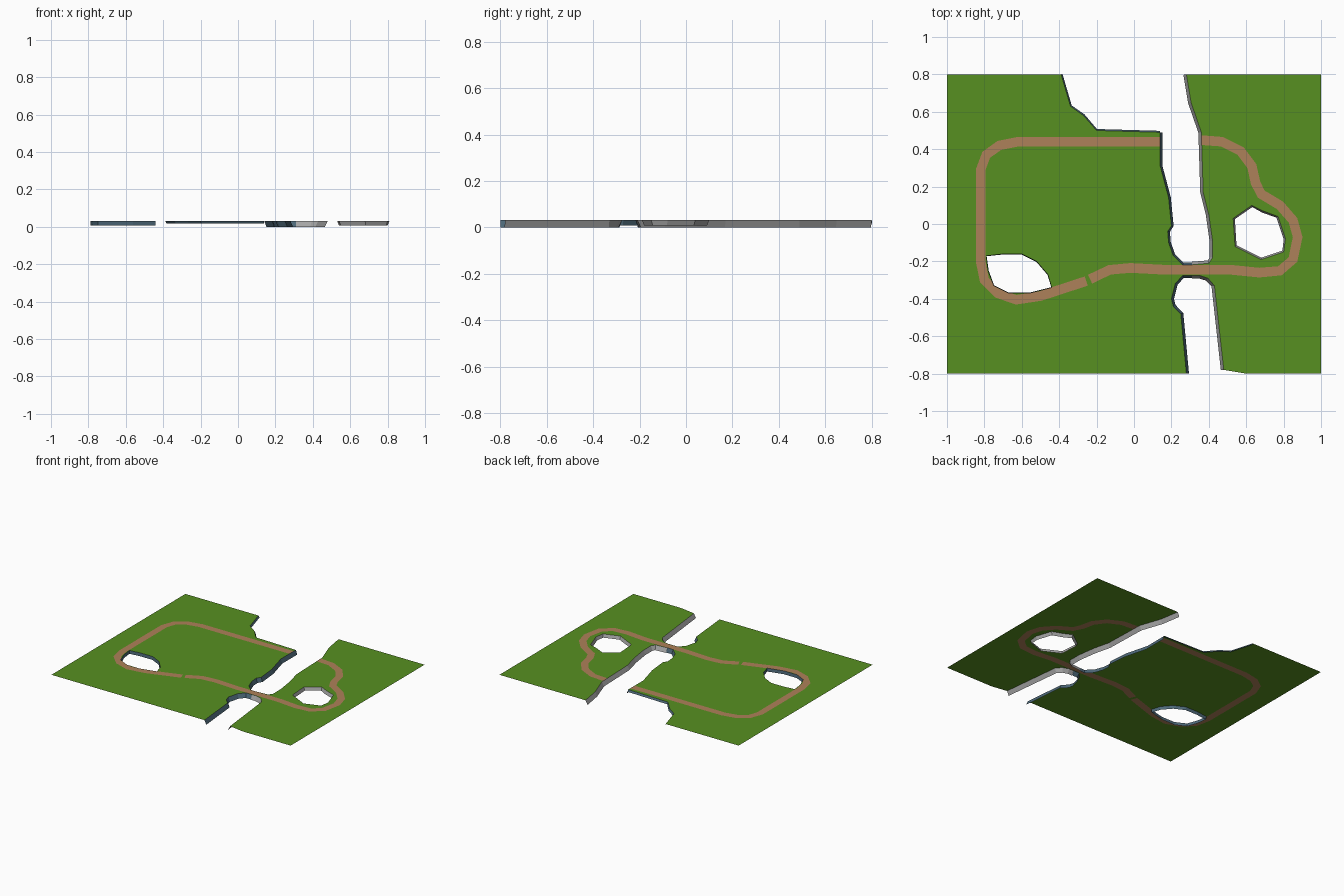
import bpy
from mathutils import Vector
from mathutils.geometry import delaunay_2d_cdt

if "Cube" in bpy.data.objects:
    bpy.data.objects.remove(bpy.data.objects["Cube"])

TOP = 0.032          # height of the ground sheet
PATH_HALF = 0.026    # half the track width


def material(name, rgb):
    m = bpy.data.materials.new(name)
    m.diffuse_color = (*rgb, 1)
    m.use_nodes = True
    m.node_tree.nodes["Principled BSDF"].inputs["Base Color"].default_value = m.diffuse_color
    return m


GRASS = material("grass green", (0.095, 0.28, 0.015))
DIRT = material("dirt brown", (0.42, 0.22, 0.10))
SLATE = material("slate blue", (0.075, 0.14, 0.19))
STONE = material("stone grey", (0.38, 0.38, 0.38))


def add_object(name, verts, faces, mat):
    me = bpy.data.meshes.new(name)
    me.from_pydata([tuple(v) for v in verts], [], faces)
    me.materials.append(mat)
    ob = bpy.data.objects.new(name, me)
    bpy.context.collection.objects.link(ob)
    return ob


# River banks and ponds, listed with the land on the left of travel
bank_sw = [(.28, -.8), (.25, -.48), (.21, -.44), (.20, -.40), (.22, -.32),
           (.26, -.275), (.31, -.275)]
bank_se = [(.31, -.275), (.35, -.275), (.395, -.29), (.43, -.33), (.48, -.78)]
bank_ne = [(.28, .8), (.305, .65), (.36, .49), (.37, .17), (.40, .05),
           (.42, -.09), (.42, -.18), (.40, -.21), (.31, -.218)]
bank_nw = [(.31, -.218), (.26, -.218), (.21, -.17), (.185, -.10), (.18, -.04),
           (.20, -.01), (.185, .14), (.14, .31), (.14, .49)]
bank_inlet = [(.14, .49), (-.20, .50), (-.27, .58), (-.34, .63), (-.39, .8)]
pond_west = [(-.79, -.17), (-.70, -.16), (-.60, -.16), (-.52, -.20), (-.46, -.27),
             (-.44, -.34), (-.56, -.37), (-.67, -.37), (-.75, -.33), (-.78, -.25)]
pond_east = [(.53, .03), (.63, .10), (.69, .07), (.77, .04), (.81, -.08),
             (.80, -.15), (.68, -.19), (.54, -.12)]

land = ([(-1, -.8)] + bank_sw + bank_se[1:] + [(.60, -.8), (1, -.8), (1, .8)]
        + bank_ne + bank_nw[1:] + bank_inlet[1:] + [(-1, .8)])

# Track centre lines
track_west = [(.16, .44), (-.62, .44), (-.72, .42), (-.79, .37), (-.82, .29),
              (-.82, -.20), (-.80, -.30), (-.73, -.37), (-.63, -.405),
              (-.50, -.385), (-.255, -.305)]
track_east = [(-.235, -.295), (-.13, -.245), (-.02, -.235), (.17, -.245),
              (.52, -.245), (.67, -.26), (.78, -.25), (.85, -.19), (.875, -.07),
              (.85, .02), (.78, .10), (.68, .16), (.65, .22), (.63, .31),
              (.57, .39), (.47, .44), (.34, .45)]


def offset(pts, d, closed=False):
    """Shift a polyline to the right of travel by d."""
    out, n = [], len(pts)
    for i, p in enumerate(pts):
        a = Vector(pts[(i - 1) % n] if closed or i > 0 else p)
        b = Vector(pts[(i + 1) % n] if closed or i < n - 1 else p)
        t = (b - a).normalized()
        out.append((p[0] + t.y * d, p[1] - t.x * d))
    return out


def ribbon(pts):
    return offset(pts, PATH_HALF) + offset(pts, -PATH_HALF)[::-1]


def inside(p, poly):
    hit = False
    for (x1, y1), (x2, y2) in zip(poly, poly[1:] + poly[:1]):
        if (y1 > p.y) != (y2 > p.y) and p.x < (x2 - x1) * (p.y - y1) / (y2 - y1) + x1:
            hit = not hit
    return hit


# Cut the flat sheet along every outline, then sort the triangles
tracks = [ribbon(track_west), ribbon(track_east)]
verts, edges = [], []
for loop in [land, pond_west, pond_east] + tracks:
    s, n = len(verts), len(loop)
    verts += [Vector(p) for p in loop]
    edges += [(s + i, s + (i + 1) % n) for i in range(n)]
cv, _, cf, *_ = delaunay_2d_cdt(verts, edges, [], 0, 1e-5)

grass_faces, track_faces = [], []
for f in cf:
    a, b, c = (cv[i] for i in f)
    mid = (a + b + c) / 3
    if not inside(mid, land) or inside(mid, pond_west) or inside(mid, pond_east):
        continue
    f = list(f) if (b - a).cross(c - a) > 0 else list(f)[::-1]
    (track_faces if any(inside(mid, t) for t in tracks) else grass_faces).append(f)


def sheet(name, faces, mat):
    used = sorted({i for f in faces for i in f})
    index = {v: k for k, v in enumerate(used)}
    add_object(name, [(cv[i].x, cv[i].y, TOP) for i in used],
               [[index[i] for i in f] for f in faces], mat)


sheet("grass_ground", grass_faces, GRASS)
sheet("dirt_track", track_faces, DIRT)


# Sloping walls hanging from the banks and pond rims
def wall(name, pts, slope, bottom, mat, closed=False):
    n = len(pts)
    low = offset(pts, slope, closed)
    v = [(x, y, TOP) for x, y in pts] + [(x, y, bottom) for x, y in low]
    f = [(i, n + i, n + (i + 1) % n, (i + 1) % n) for i in range(n if closed else n - 1)]
    add_object(name, v, f, mat)


wall("bank_south_west", bank_sw, 0.014, 0, SLATE)
wall("bank_south_east", bank_se, 0.016, 0, STONE)
wall("bank_north_east", bank_ne, 0.016, 0, STONE)
wall("bank_north_west", bank_nw, 0.012, 0, SLATE)
wall("bank_inlet", bank_inlet, 0.008, 0.018, SLATE)
wall("pond_wall_west", pond_west, 0.003, 0.008, SLATE, True)
wall("pond_wall_east", pond_east, 0.010, 0.008, STONE, True)
